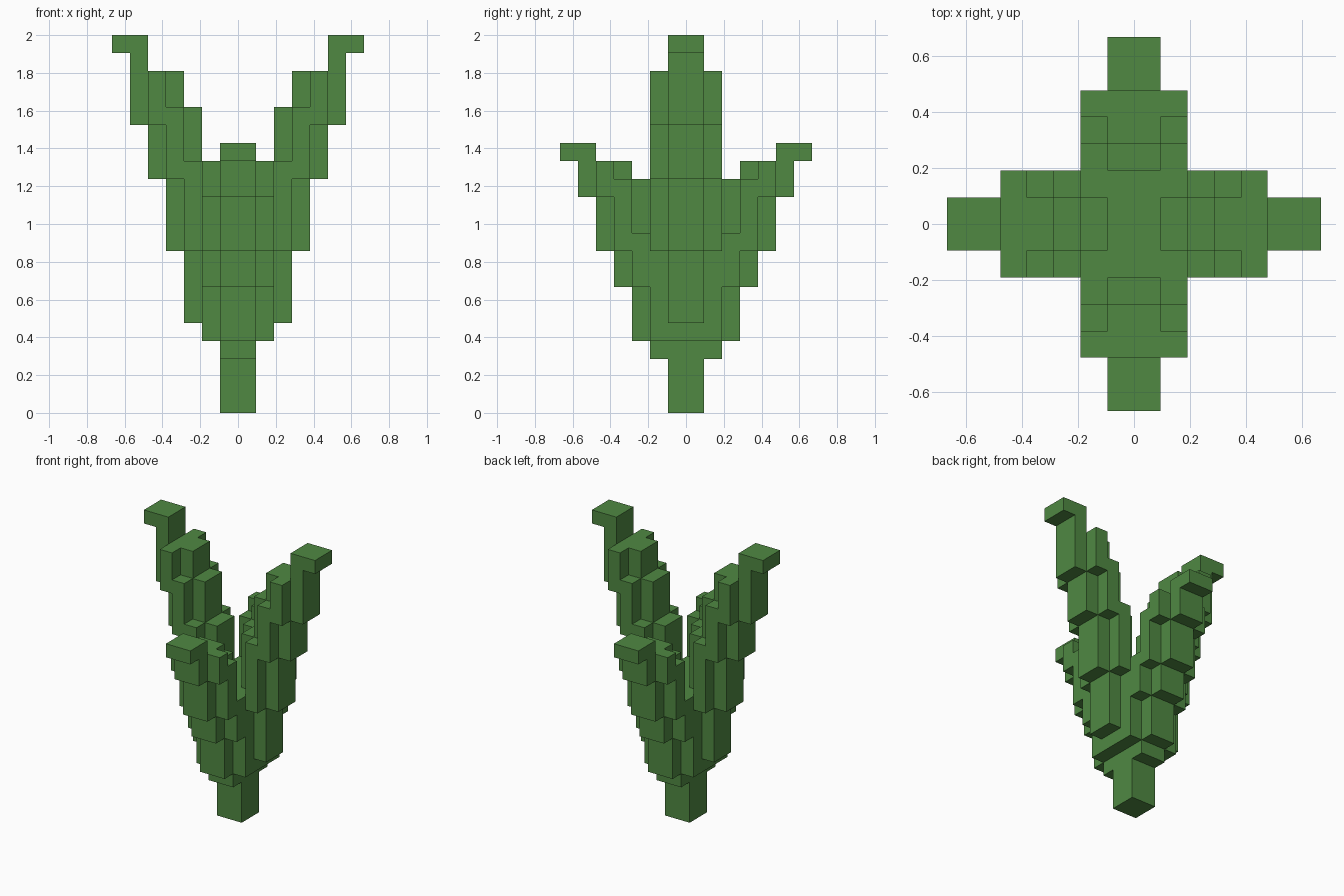
import bpy, bmesh
from mathutils import Vector

cube = bpy.data.objects.get("Cube")
if cube:
    bpy.data.objects.remove(cube, do_unlink=True)

U = 2 / 21  # size of one block

green = bpy.data.materials.new("leaf_green")
green.use_nodes = True
COLOR = (0.08, 0.25, 0.055, 1)
green.diffuse_color = COLOR
green.node_tree.nodes["Principled BSDF"].inputs["Base Color"].default_value = COLOR


def box(x0, x1, y0, y1, z0, z1):
    return {(x, y, z) for x in range(x0, x1) for y in range(y0, y1) for z in range(z0, z1)}


def leaf(midrib, sides):
    """Leaf growing along +x: stepped midrib two blocks wide, with a lower strip on each side."""
    cells = set()
    for a, b, z0, z1 in midrib:
        cells |= box(a, b, -1, 1, z0, z1)
    for a, b, z0, z1 in sides:
        cells |= box(a, b, -2, -1, z0, z1) | box(a, b, 1, 2, z0, z1)
    return cells


def flip(cells):
    return {(-1 - x, y, z) for x, y, z in cells}


def swap(cells):
    return {(y, x, z) for x, y, z in cells}


# Tall leaves on the left and right: (start, end, bottom, top)
tall = leaf([(1, 2, 10, 14), (2, 3, 5, 17), (3, 4, 9, 19), (4, 5, 13, 19),
             (5, 6, 16, 21), (6, 7, 20, 21)],
            [(2, 3, 9, 14), (3, 4, 13, 17), (4, 5, 16, 19)])
# Shorter leaves at the front and back
short = leaf([(2, 3, 4, 13), (3, 4, 7, 14), (4, 5, 9, 14),
              (5, 6, 12, 15), (6, 7, 14, 15)],
             [(2, 3, 7, 10), (3, 4, 9, 13), (4, 5, 12, 14)])

parts = {
    "stem": box(-1, 1, -1, 1, 0, 3),
    "core": box(-2, 2, -2, 2, 4, 10) | box(-1, 1, -2, 2, 3, 4),
    "left_leaf": tall,
    "right_leaf": flip(tall),
    "back_leaf": swap(short),
    "front_leaf": swap(flip(short)),
}
filled = set().union(*parts.values())


def build(name, cells):
    """Skin the blocks with outward faces only, then merge flat areas."""
    bm = bmesh.new()
    for c in sorted(cells):
        for axis in range(3):
            for s in (-1, 1):
                near = list(c)
                near[axis] += s
                if tuple(near) in filled:
                    continue
                n, u = Vector((0, 0, 0)), Vector((0, 0, 0))
                n[axis], u[(axis + 1) % 3] = s / 2, 0.5
                v = n.cross(u) * 2
                mid = Vector(c) + Vector((0.5, 0.5, 0.5)) + n
                bm.faces.new([bm.verts.new((mid + a * u + b * v) * U)
                              for a, b in ((-1, -1), (1, -1), (1, 1), (-1, 1))])
    bmesh.ops.remove_doubles(bm, verts=bm.verts, dist=U * 0.01)
    bmesh.ops.dissolve_limit(bm, angle_limit=0.01, verts=bm.verts, edges=bm.edges)
    mesh = bpy.data.meshes.new(name)
    bm.to_mesh(mesh)
    bm.free()
    mesh.materials.append(green)
    bpy.context.collection.objects.link(bpy.data.objects.new(name, mesh))


for part, blocks in parts.items():
    build(part, blocks)
